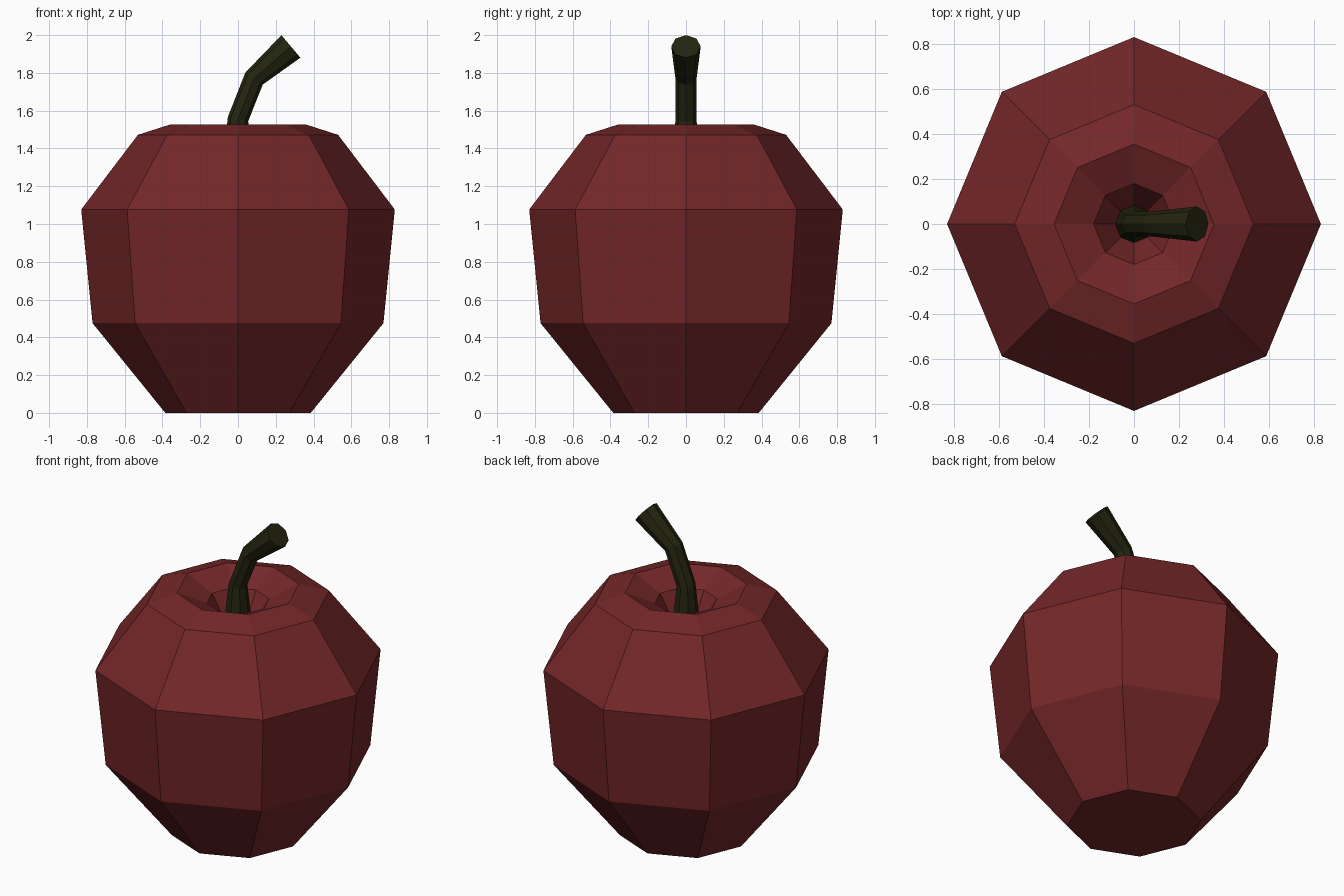
import bpy
import bmesh
from math import cos, sin, pi
from mathutils import Vector

SIDES = 8

cube = bpy.data.objects.get("Cube")
if cube:
    bpy.data.objects.remove(cube, do_unlink=True)


def make_material(name, color):
    mat = bpy.data.materials.new(name)
    mat.use_nodes = True
    mat.diffuse_color = (*color, 1)
    shader = mat.node_tree.nodes["Principled BSDF"]
    shader.inputs["Base Color"].default_value = (*color, 1)
    return mat


def loft(name, sections, mat):
    """Skin octagonal rings; a section is (x, z, radius, tilt towards +x)."""
    bm = bmesh.new()
    rings = []
    for x, z, radius, tilt in sections:
        across = Vector((cos(tilt), 0, -sin(tilt)))
        centre = Vector((x, 0, z))
        ring = []
        for i in range(SIDES):
            a = 2 * pi * i / SIDES
            side = Vector((0, radius * sin(a), 0))
            ring.append(bm.verts.new(centre + across * radius * cos(a) + side))
        rings.append(ring)
    for low, high in zip(rings, rings[1:]):
        for i in range(SIDES):
            j = (i + 1) % SIDES
            bm.faces.new((low[i], low[j], high[j], high[i]))
    # Close both ends
    bm.faces.new(rings[0][::-1])
    bm.faces.new(rings[-1])
    mesh = bpy.data.meshes.new(name)
    bm.to_mesh(mesh)
    bm.free()
    mesh.materials.append(mat)
    obj = bpy.data.objects.new(name, mesh)
    bpy.context.collection.objects.link(obj)
    return obj


red = make_material("dark red skin", (0.175, 0.02, 0.022))
green = make_material("dark olive stem", (0.018, 0.018, 0.005))

# Fruit: outer wall from the base to the rim, then down into the stem hollow
fruit_profile = [(0.385, 0), (0.77, 0.475), (0.83, 1.077), (0.53, 1.472),
                 (0.355, 1.528), (0.18, 1.45), (0.08, 1.28)]
loft("fruit_body", [(0, z, r, 0) for r, z in fruit_profile], red)

# Stem: flared foot, bend to the left and a wider cut tip
loft("stem", [(0, 1.27, 0.085, 0), (0, 1.555, 0.055, 0.2),
              (0.085, 1.77, 0.056, 0.6), (0.28, 1.94, 0.078, 0.87)], green)
